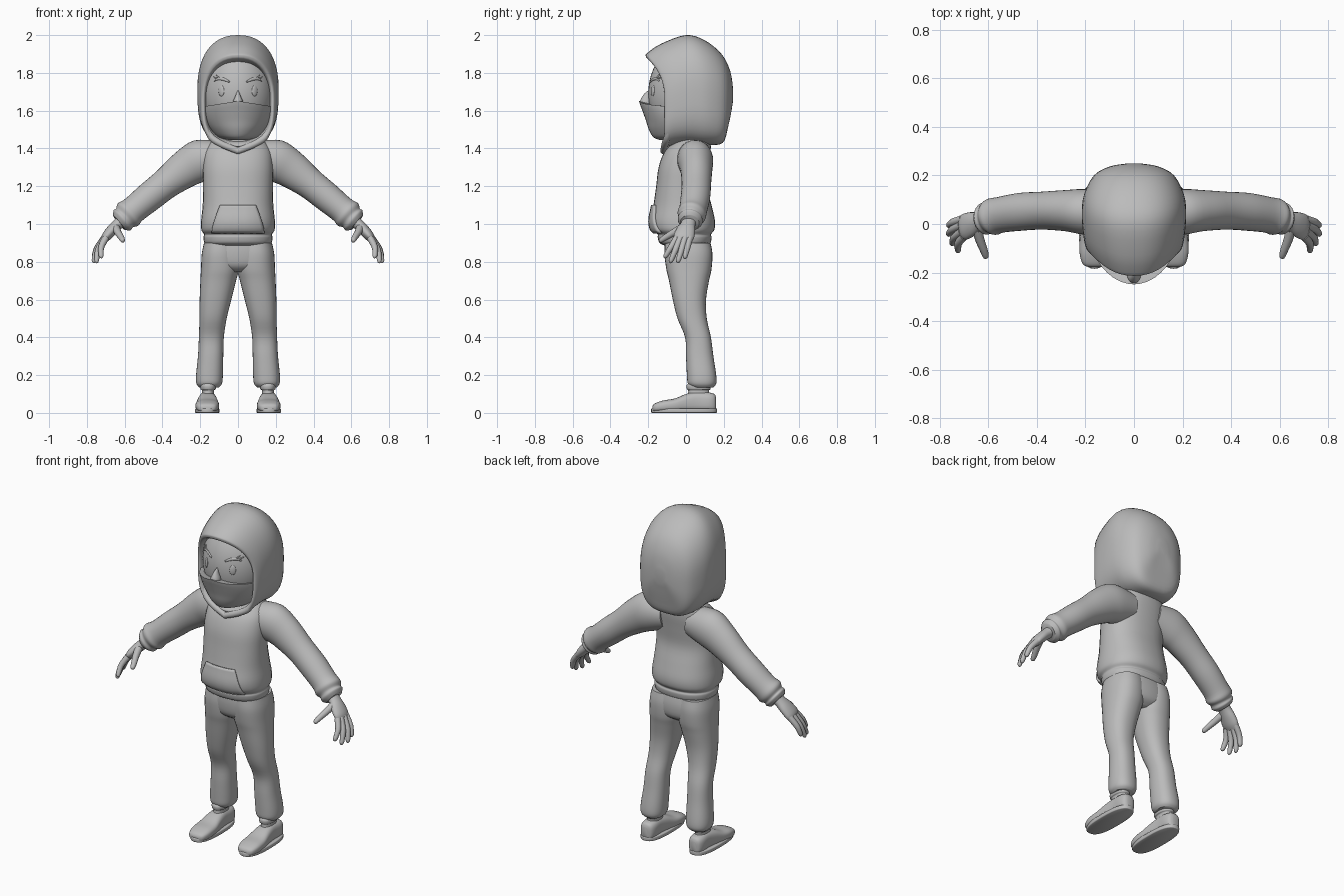
import bpy, bmesh, math
from mathutils import Vector
from mathutils.bvhtree import BVHTree

if "Cube" in bpy.data.objects:
    bpy.data.objects.remove(bpy.data.objects["Cube"])

grey = bpy.data.materials.new("plain grey")
grey.use_nodes = True
grey.diffuse_color = (0.5, 0.5, 0.5, 1)
grey.node_tree.nodes["Principled BSDF"].inputs["Base Color"].default_value = (0.5, 0.5, 0.5, 1)
parts = []


def finish(name, bm, mirror=False):
    bmesh.ops.recalc_face_normals(bm, faces=bm.faces)
    mesh = bpy.data.meshes.new(name)
    bm.to_mesh(mesh)
    bm.free()
    mesh.materials.append(grey)
    obj = bpy.data.objects.new(name, mesh)
    bpy.context.collection.objects.link(obj)
    if mirror:
        obj.modifiers.new("mirror", 'MIRROR').use_mirror_merge = False
    parts.append(obj)
    return obj


def spline(a, b, c, d, t):
    return 0.5 * (2 * b + (c - a) * t + (2 * a - 5 * b + 4 * c - d) * t ** 2
                  + (3 * b - a - 3 * c + d) * t ** 3)


def skin(name, loops, mirror=False, caps=True, steps=4):
    """Smooth surface through a series of closed loops."""
    last = len(loops) - 1
    dense = []
    for i in range(last):
        four = [loops[max(0, min(last, i + k))] for k in (-1, 0, 1, 2)]
        for j in range(steps):
            dense.append([spline(*v, j / steps) for v in zip(*four)])
    dense.append(loops[-1])
    bm = bmesh.new()
    rows = [[bm.verts.new(v) for v in loop] for loop in dense]
    n = len(rows[0])
    for r0, r1 in zip(rows, rows[1:]):
        for k in range(n):
            bm.faces.new((r0[k], r0[(k + 1) % n], r1[(k + 1) % n], r1[k]))
    if caps:
        bm.faces.new(rows[0])
        bm.faces.new(rows[-1])
    return finish(name, bm, mirror)


def circle(n=32, p=2.0):
    """Unit superellipse points."""
    out = []
    for k in range(n):
        a = 2 * math.pi * k / n
        c, s = math.cos(a), math.sin(a)
        out.append((math.copysign(abs(c) ** (2 / p), c), math.copysign(abs(s) ** (2 / p), s)))
    return out


def level(z, x0, x1, y0, y1, p=2.3):
    return [Vector(((x0 + x1) / 2 + c * (x1 - x0) / 2, (y0 + y1) / 2 + s * (y1 - y0) / 2, z))
            for c, s in circle(p=p)]


def upright(y, x0, x1, z0, z1, p=2.8):
    return [Vector((v.x, y, v.y)) for v in level(0, x0, x1, z0, z1, p)]


def tube(name, pts, mirror=True, n=20):
    """Limb along points given as x, y, z, radius across, radius in depth."""
    loops = []
    for i, (x, y, z, ra, rd) in enumerate(pts):
        t = Vector(pts[min(i + 1, len(pts) - 1)][:3]) - Vector(pts[max(i - 1, 0)][:3])
        t.normalize()
        across = t.cross(Vector((0, 1, 0))).normalized()
        depth = across.cross(t)
        loops.append([Vector((x, y, z)) + across * c * ra + depth * s * rd for c, s in circle(n)])
    return skin(name, loops, mirror)


# Sweatshirt body with hem band
body = [(.885, .16, -.11, .115), (.90, .178, -.14, .13), (.93, .183, -.15, .136),
        (.945, .18, -.15, .132), (.97, .194, -.178, .15), (1.02, .195, -.187, .153),
        (1.1, .187, -.172, .135), (1.2, .184, -.158, .112), (1.3, .186, -.145, .12),
        (1.38, .178, -.115, .13), (1.43, .15, -.07, .13), (1.46, .11, -.03, .12)]
torso = skin("sweatshirt_body", [level(z, -w, w, a, b) for z, w, a, b in body])

# Front pocket, laid on the body
scan = bmesh.new()
scan.from_mesh(torso.data)
tree = BVHTree.FromBMesh(scan)
scan.free()
bm = bmesh.new()
bmesh.ops.create_grid(bm, x_segments=16, y_segments=10, size=1)
for v in bm.verts:
    t = (v.co.y + 1) / 2
    x, z = v.co.x * (0.137 - 0.045 * t ** 1.3), 0.955 + 0.145 * t
    hit = tree.ray_cast(Vector((x, -1, z)), Vector((0, 1, 0)))[0]
    v.co = (x, hit.y - 0.004, z)
pocket = finish("front_pocket", bm)
thick = pocket.modifiers.new("thickness", 'SOLIDIFY')
thick.thickness, thick.offset = 0.018, 0

# Sleeves with gathered cuffs
tube("sleeves", [(.09, .04, 1.35, .09, .09), (.2, .05, 1.335, .112, .094),
                 (.28, .055, 1.29, .1, .085), (.38, .055, 1.215, .082, .078),
                 (.47, .05, 1.143, .078, .078), (.55, .038, 1.077, .073, .074),
                 (.582, .03, 1.05, .08, .076), (.6, .025, 1.032, .066, .064),
                 (.614, .022, 1.02, .069, .066), (.63, .02, 1.007, .05, .05)], n=32)

# Hands
tube("palms", [(.6, .02, 1.03, .035, .042), (.635, .012, 1.0, .03, .038),
               (.668, 0, .967, .029, .05), (.698, -.012, .932, .025, .054),
               (.713, -.017, .908, .014, .042)])
tube("thumbs", [(.65, -.01, .985, .022, .022), (.635, -.065, .955, .019, .019),
                (.618, -.11, .928, .016, .016), (.61, -.135, .912, .012, .012),
                (.608, -.141, .908, .004, .004)], n=12)
fingers = [("index", -.05, .70, (.722, -.115, .82)), ("middle", -.03, .707, (.748, -.085, .793)),
           ("ring", -.005, .71, (.763, -.045, .793)), ("little", .02, .705, (.763, -.008, .815))]
for label, y, x, tip in fingers:
    base, end = Vector((x, y, .925)), Vector(tip)
    path = []
    for t, r in ((0, .018), (.45, .016), (.85, .013), (.96, .009), (1, .003)):
        v = base.lerp(end, t) + Vector((.014, 0, 0)) * math.sin(math.pi * t)
        path.append((*v, r, r))
    tube(label + "_fingers", path, n=12)

# Trousers
hips = [(.92, .165, -.11, .125), (.85, .188, -.113, .138), (.78, .17, -.1, .13), (.745, .08, -.06, .09)]
skin("trouser_seat", [level(z, -w, w, a, b) for z, w, a, b in hips])
leg = [(.9, 0, .18, -.11, .13), (.84, -.005, .192, -.114, .14), (.76, -.004, .196, -.104, .135),
       (.7, .01, .199, -.09, .122), (.6, .035, .203, -.07, .106), (.5, .06, .204, -.045, .11),
       (.4, .075, .207, -.005, .132), (.3, .078, .212, 0, .145), (.2, .08, .222, .005, .16),
       (.155, .085, .22, .01, .16), (.135, .1, .205, .03, .145)]
skin("trouser_legs", [level(*r) for r in leg], mirror=True)

# Socks and shoes
sock = [(.16, .125, .193, .015, .12), (.145, .116, .2, .003, .13), (.125, .118, .198, .005, .13),
        (.115, .127, .19, .012, .122), (.06, .12, .2, 0, .13)]
skin("socks", [level(*r) for r in sock], mirror=True)
shoe = [(-.178, .14, .187, .012, .035), (-.165, .116, .211, .006, .05), (-.12, .102, .224, .004, .066),
        (-.06, .101, .223, .004, .076), (0, .109, .214, .004, .1), (.06, .115, .207, .004, .112),
        (.12, .115, .207, .004, .108), (.15, .125, .197, .004, .1), (.16, .145, .18, .015, .08)]
skin("shoe_uppers", [upright(*r) for r in shoe], mirror=True)
skin("shoe_soles", [level(z, .163 - w, .163 + w, -.12 - w, .1 + w, 2.6)
                    for z, w in ((0, .06), (.004, .064), (.02, .064), (.024, .06))], mirror=True)

# Head and neck
HEAD, SIZE = Vector((0, 0, 1.69)), Vector((.19, .2, .26))
bm = bmesh.new()
bmesh.ops.create_uvsphere(bm, u_segments=40, v_segments=24, radius=1)
for v in bm.verts:
    v.co = HEAD + v.co * SIZE
finish("head", bm)
skin("neck", [level(z, -.1, .1, -.09, .1) for z in (1.38, 1.52)])


def face_y(x, z):
    return -SIZE.y * math.sqrt(1 - (x / SIZE.x) ** 2 - ((z - HEAD.z) / SIZE.z) ** 2)


# Eyes, brows and nose
bm = bmesh.new()
bmesh.ops.create_uvsphere(bm, u_segments=20, v_segments=12, radius=1)
for v in bm.verts:
    x, z = .088 + v.co.x * .015, 1.705 + v.co.z * .029
    v.co = (x, face_y(x, z) + v.co.y * .006, z)
finish("eyes", bm, mirror=True)
strokes = {"brows": ((.045, 1.752, .004), (.075, 1.766, .008), (.105, 1.768, .007), (.125, 1.757, .002)),
           "upper_brow_flicks": ((.095, 1.768, .004), (.108, 1.78, .004), (.115, 1.79, .001)),
           "outer_brow_flicks": ((.105, 1.766, .004), (.12, 1.772, .004), (.132, 1.78, .001))}
for label, pts in strokes.items():
    tube(label, [(x, face_y(x, z), z, r, .005) for x, z, r in pts], n=10)
tube("nose", [(0, -.195, 1.705, .003, .005), (0, -.205, 1.68, .013, .02),
              (0, -.213, 1.645, .027, .032), (0, -.2, 1.61, .02, .03)], mirror=False)

# Face mask, peaked over the nose
mask = [(1.445, .06, .14, 0), (1.46, .11, .173, 0), (1.5, .148, .197, 0), (1.55, .174, .213, .01),
        (1.6, .188, .231, .02), (1.645, .192, .247, .03), (1.65, .188, .24, .03), (1.635, .16, .17, .03)]
skin("face_mask", [[Vector((c * w, s * (d if s < 0 else .1), z - dip * abs(c)))
                    for c, s in circle(40, 1.95)] for z, w, d, dip in mask])

# Hood, from inside the opening round to the back
hood = [(.165, 1.855, 1.45, -.13, -.04, -.05), (.172, 1.872, 1.43, -.198, -.098, -.105),
        (.184, 1.89, 1.412, -.213, -.113, -.118), (.197, 1.908, 1.408, -.202, -.1, -.1),
        (.208, 1.955, 1.42, -.13, -.05, -.05), (.215, 2.0, 1.425, 0, .04, .02),
        (.206, 1.972, 1.418, .1, .12, .12), (.165, 1.9, 1.43, .188, .2, .195),
        (.1, 1.81, 1.51, .234, .237, .222), (.03, 1.71, 1.63, .25, .249, .246)]
loops = []
for w, top, low, y_top, y_mid, y_low in hood:
    loop = []
    for k in range(48):
        a = 2 * math.pi * k / 48
        c, s = math.cos(a), math.sin(a)
        p = 2 / (2.3 if s > 0 else 3.1)
        lift = abs(s) ** p
        y = y_mid + ((y_top if s > 0 else y_low) - y_mid) * lift ** 2.5
        z = (top + low) / 2 + math.copysign(lift, s) * (top - low) / 2
        loop.append(Vector((math.copysign(abs(c) ** p, c) * w, y, z)))
    loops.append(loop)
rim = skin("hood", loops, caps=False)
bm = bmesh.new()
bm.from_mesh(rim.data)
back = [e for e in bm.edges if e.is_boundary and e.verts[0].co.y > .2]
bmesh.ops.holes_fill(bm, edges=back)
bmesh.ops.recalc_face_normals(bm, faces=bm.faces)
bm.to_mesh(rim.data)
bm.free()

# Crossed neckline below the hood
tube("neckline", [(.175, -.085, 1.52, .012, .016), (.14, -.1, 1.458, .018, .018),
                  (.08, -.112, 1.42, .018, .018), (-.004, -.12, 1.386, .017, .016)])

# Smooth shading with crisp edges
bpy.ops.object.select_all(action='DESELECT')
for obj in parts:
    obj.select_set(True)
bpy.context.view_layer.objects.active = torso
bpy.ops.object.shade_smooth_by_angle(angle=math.radians(45))
